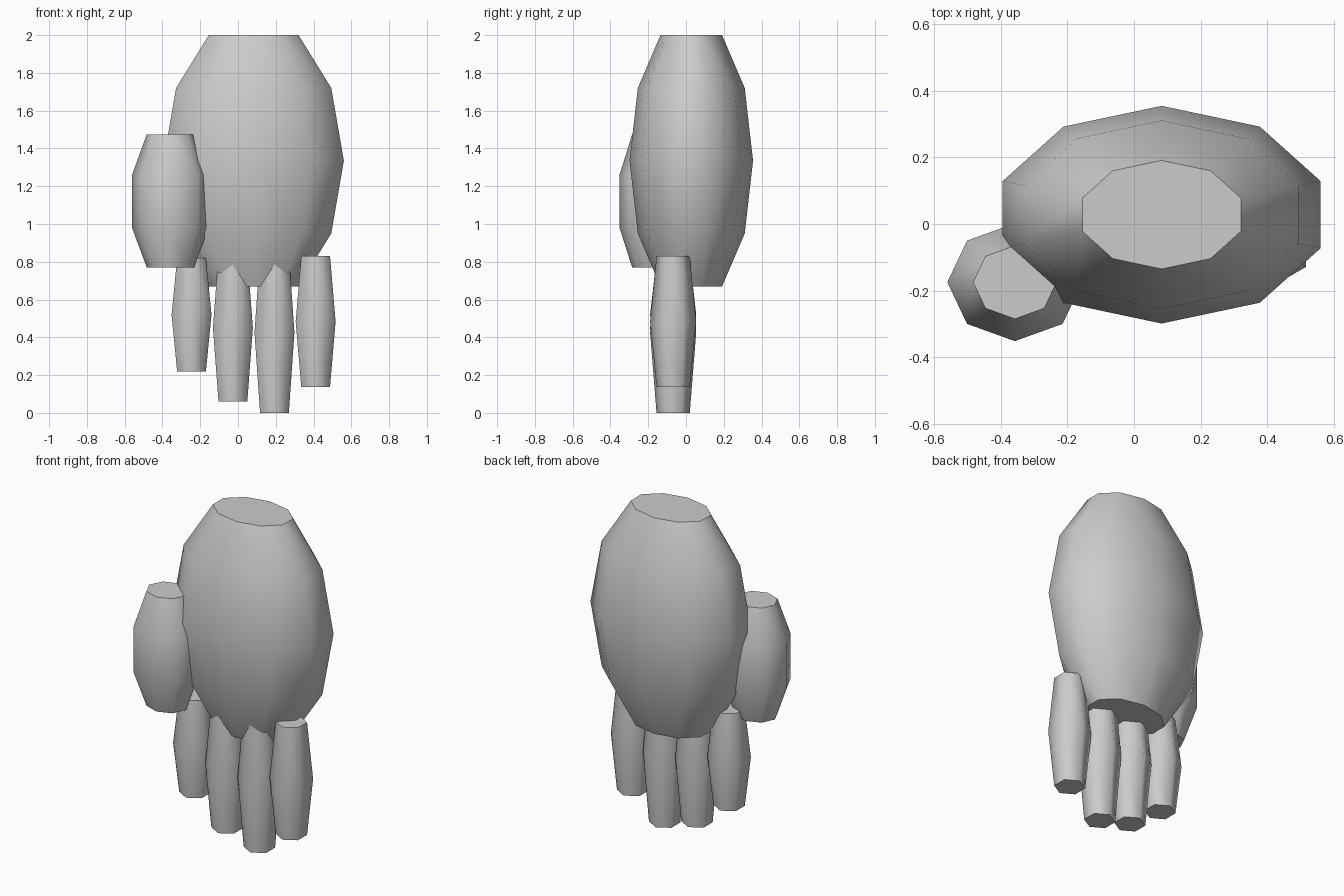
import bpy, bmesh, math

if "Cube" in bpy.data.objects:
    bpy.data.objects.remove(bpy.data.objects["Cube"])

grey = bpy.data.materials.new("plain grey")
grey.diffuse_color = (0.6, 0.6, 0.6, 1)
grey.use_nodes = True
grey.node_tree.nodes["Principled BSDF"].inputs["Base Color"].default_value = grey.diffuse_color


def barrel(name, cx, cy, sides, rings):
    """Closed faceted barrel; rings = (z, x radius, y radius), first vertex on +y."""
    bm = bmesh.new()
    loops = []
    for z, rx, ry in rings:
        loops.append([bm.verts.new((cx + rx * math.sin(2 * math.pi * i / sides),
                                    cy + ry * math.cos(2 * math.pi * i / sides), z))
                      for i in range(sides)])
    for a, b in zip(loops, loops[1:]):
        for i in range(sides):
            j = (i + 1) % sides
            bm.faces.new((a[i], a[j], b[j], b[i])).smooth = True
    # flat end caps with crisp rims
    for loop in (loops[0], loops[-1]):
        cap = bm.faces.new(loop)
        for edge in cap.edges:
            edge.smooth = False
    bmesh.ops.recalc_face_normals(bm, faces=bm.faces)
    mesh = bpy.data.meshes.new(name)
    bm.to_mesh(mesh)
    bm.free()
    mesh.materials.append(grey)
    obj = bpy.data.objects.new(name, mesh)
    bpy.context.collection.objects.link(obj)
    return obj


# Palm: ten-sided oval barrel
barrel("palm", 0.083, 0.028, 10,
       [(0.67, 0.25, 0.163), (0.95, 0.432, 0.283), (1.335, 0.502, 0.327),
        (1.72, 0.432, 0.283), (2.0, 0.25, 0.163)])

# Thumb: eight-sided barrel beside the palm
barrel("thumb", -0.358, -0.175, 8,
       [(0.77, 0.125, 0.11), (0.98, 0.203, 0.177),
        (1.26, 0.203, 0.177), (1.475, 0.125, 0.11)])

# Fingers: six-sided, widest halfway
for n, (x, low, high) in enumerate([(-0.246, 0.22, 0.82), (-0.027, 0.06, 0.84),
                                    (0.193, 0.0, 0.85), (0.411, 0.137, 0.83)], 1):
    barrel(f"finger_{n}", x, -0.068, 6,
           [(low, 0.088, 0.088), ((low + high) / 2, 0.122, 0.122), (high, 0.088, 0.088)])
